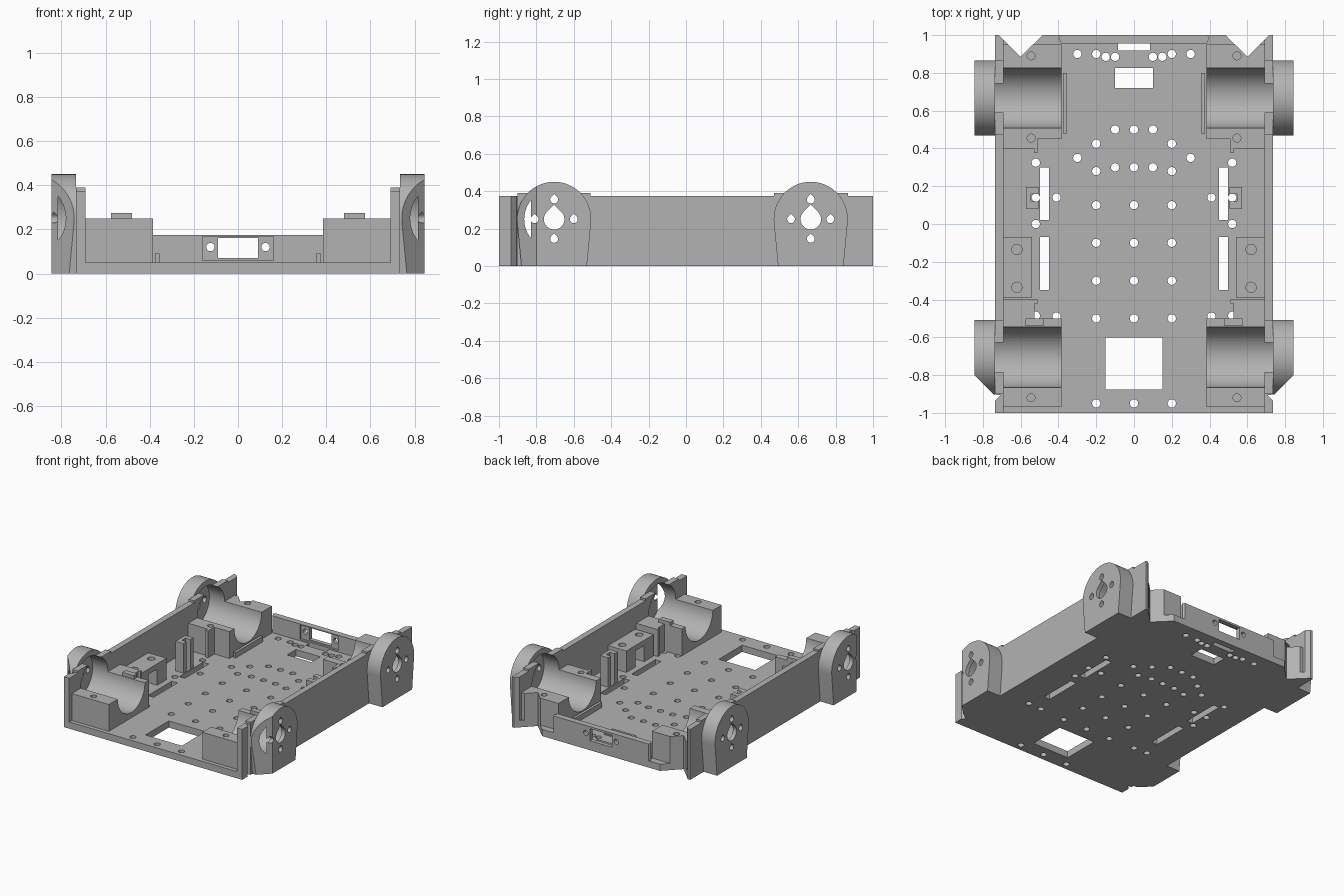
import bpy, bmesh
from math import sin, cos, radians, sqrt

old = bpy.data.objects.get("Cube")
if old:
    bpy.data.objects.remove(old)

grey = bpy.data.materials.new("plain grey")
grey.use_nodes = True
COLOUR = (0.45, 0.45, 0.45, 1)
grey.diffuse_color = COLOUR
grey.node_tree.nodes["Principled BSDF"].inputs["Base Color"].default_value = COLOUR


def prism(pts, lo, hi, axis="z"):
    """Extruded outline: pts lie across the axis, lo and hi along it."""
    place = {"z": lambda u, v, w: (u, v, w),
             "x": lambda u, v, w: (w, u, v),
             "y": lambda u, v, w: (u, w, v)}[axis]
    return [[place(u, v, w) for u, v in pts] for w in (lo, hi)]


def box(x0, x1, y0, y1, z0, z1):
    return prism([(x0, y0), (x1, y0), (x1, y1), (x0, y1)], z0, z1)


def circle(u, v, r, n=24):
    return [(u + r * cos(radians(360 * i / n)), v + r * sin(radians(360 * i / n)))
            for i in range(n)]


def teardrop(u, v, r):
    """Round hole with a pointed roof."""
    arc = [radians(135 + 270 * i / 20) for i in range(21)]
    return [(u + r * cos(a), v + r * sin(a)) for a in arc] + [(u, v + r * sqrt(2))]


def mesh_object(name, prisms):
    bm = bmesh.new()
    for bottom, top in prisms:
        a = [bm.verts.new(p) for p in bottom]
        b = [bm.verts.new(p) for p in top]
        bm.faces.new(a)
        bm.faces.new(b)
        for i in range(len(a)):
            j = (i + 1) % len(a)
            bm.faces.new((a[i], a[j], b[j], b[i]))
    bmesh.ops.recalc_face_normals(bm, faces=bm.faces)
    me = bpy.data.meshes.new(name)
    bm.to_mesh(me)
    bm.free()
    me.materials.append(grey)
    ob = bpy.data.objects.new(name, me)
    bpy.context.collection.objects.link(ob)
    return ob


def part(name, prisms, cuts=(), mirror=True):
    """Build a part, cut each group of cutters from it, mirror it across x."""
    ob = mesh_object(name, prisms)
    cutters = []
    for group in cuts:
        cutter = mesh_object("cutter", group)
        cutter.hide_render = True
        cutters.append(cutter)
        mod = ob.modifiers.new("cut", "BOOLEAN")
        mod.operation = "DIFFERENCE"
        mod.solver = "EXACT"
        mod.object = cutter
    if mirror:
        mod = ob.modifiers.new("mirror", "MIRROR")
        mod.use_mirror_merge = False
    bpy.context.view_layer.update()
    ev = ob.evaluated_get(bpy.context.evaluated_depsgraph_get())
    baked = bpy.data.meshes.new_from_object(ev)
    ob.modifiers.clear()
    ob.data = baked
    for cutter in cutters:
        bpy.data.objects.remove(cutter)
    bpy.ops.object.select_all(action="DESELECT")
    ob.select_set(True)
    bpy.context.view_layer.objects.active = ob
    bpy.ops.object.shade_smooth_by_angle(angle=radians(30))
    return ob


FLOOR, AXLE, BORE = 0.05, 0.25, 0.16
SIDE, INNER, HUB = 0.735, 0.69, 0.845
FRONT, BACK = -0.705, 0.667


def sides(pts):
    return [(s * u, v) for u, v in pts for s in (1, -1)]


# Shared cutters: rear V notches, front corner reliefs, motor bores
v_notch = [(0.475, 1.01), (0.6, 0.885), (0.725, 1.01)]
relief = [(0.705, -0.905), (0.745, -0.945), (0.95, -0.945), (0.95, -0.695), (0.742, -0.903)]
notch_cut = prism(v_notch, -0.1, 0.6)
relief_cut = prism(relief, -0.1, 0.6)
bores = [prism(circle(y, AXLE, BORE, 64), 0.3, 0.815, "x") for y in (FRONT, BACK)]

# Floor plate with its holes and slots
grid = [(x, y) for y in (-0.95, -0.5, -0.3, -0.1, 0.1) for x in (-0.2, 0, 0.2)]
grid += [(x, y) for y in (0.3, 0.5) for x in (-0.1, 0, 0.1)]
grid += sides([(0.2, 0.28), (0.3, 0.35), (0.2, 0.425), (0.3, 0.9), (0.2, 0.9),
               (0.15, 0.885), (0.1, 0.885), (0.52, 0.325), (0.52, 0),
               (0.41, 0.14), (0.52, 0.14), (0.41, -0.49), (0.52, -0.485)])
holes = [prism(circle(x, y, 0.022), -0.1, 0.2) for x, y in grid]
openings = [box(-0.15, 0.15, -0.875, -0.6, -0.1, 0.2),
            box(-0.1, 0.1, 0.72, 0.825, -0.1, 0.2),
            box(-0.085, 0.085, 0.918, 0.955, -0.1, 0.2)]
for s in (1, -1):
    for y0, y1 in ((0.02, 0.3), (-0.35, -0.07)):
        x0, x1 = sorted((s * 0.45, s * 0.497))
        openings.append(box(x0, x1, y0, y1, -0.1, 0.2))
corner_cuts = [prism([(s * u, v) for u, v in pts], -0.1, 0.2)
               for s in (1, -1) for pts in (v_notch, relief)]
part("floor_plate", [box(-SIDE, SIDE, -1, 1, 0, FLOOR)],
     [holes, openings, corner_cuts], mirror=False)

# Side walls, raised a little beside each wheel hub
wall = [(-1, FLOOR), (1, FLOOR), (1, 0.375), (0.865, 0.375), (0.865, 0.39),
        (0.47, 0.39), (0.47, 0.375), (-0.51, 0.375), (-0.51, 0.39),
        (-0.9, 0.39), (-0.9, 0.375), (-1, 0.375)]
part("side_walls", [prism(wall, INNER, SIDE, "x")], [bores, [notch_cut, relief_cut]])


# Wheel hubs: round-topped housings with a hollow and mounting holes
def hub(name, y, extra):
    arc = [radians(-4 + 188 * i / 48) for i in range(49)]
    outline = [(y + 0.198 * cos(a), AXLE + 0.2 * sin(a)) for a in arc]
    outline += [(y - 0.175, 0), (y + 0.175, 0)]
    drill = [prism(teardrop(y, AXLE, 0.055), 0.78, 0.9, "x")]
    for dy, dz in ((0.105, 0), (-0.105, 0), (0, 0.105), (0, -0.105)):
        drill.append(prism(teardrop(y + dy, AXLE + dz, 0.021), 0.78, 0.9, "x"))
    hollow = prism(circle(y, AXLE, BORE, 64), 0.3, 0.815, "x")
    part(name, [prism(outline, SIDE, HUB, "x")], [[hollow], drill] + extra)


hub("front_wheel_hubs", FRONT, [[relief_cut]])
hub("rear_wheel_hubs", BACK, [])


# Motor cradles: blocks with a half-round trough and screw holes
def screws(spots):
    return [prism(circle(x, y, 0.021), 0.15, 0.4) for x, y in spots]


front_block = [(0.385, -0.97), (INNER, -0.97), (INNER, -0.4), (0.528, -0.4),
               (0.528, -0.5), (0.385, -0.5)]
rear_block = [(0.385, 0.45), (0.51, 0.45), (0.51, 0.4), (INNER, 0.4),
              (INNER, 0.95), (0.385, 0.95)]
part("front_motor_cradles", [prism(front_block, FLOOR, AXLE)],
     [bores, screws([(0.545, -0.92)])])
part("rear_motor_cradles", [prism(rear_block, FLOOR, AXLE)],
     [bores, screws([(0.545, 0.89), (0.545, 0.455)]), [notch_cut]])
part("cradle_tabs", [box(0.48, 0.575, -0.54, -0.5, 0.24, 0.275),
                     box(0.51, 0.53, 0.375, 0.4, FLOOR, AXLE),
                     box(0.51, 0.53, -0.42, -0.4, FLOOR, AXLE)])

# Slotted posts
part("slotted_posts", [box(0.505, 0.572, 0.08, 0.195, FLOOR, 0.27)],
     [[box(0.49, 0.545, 0.118, 0.16, 0, 0.4)]])

# Side mounts: bridge blocks with an opening and two screw holes
part("side_mounts", [box(0.54, INNER, -0.39, -0.07, FLOOR, 0.21)],
     [[box(0.5, 0.67, -0.28, -0.18, FLOOR - 0.01, 0.17)],
      [prism(circle(0.62, y, 0.027), 0.12, 0.3) for y in (-0.335, -0.135)]])

# Low guide ribs
part("guide_ribs", [box(0.355, 0.375, 0.48, 0.8, FLOOR, 0.09)])

# Rear wall with a window, two round holes and a shallow pocket
rear = [(-0.385, 0.955), (0.385, 0.955), (0.4, 0.985), (0.39, 1), (-0.39, 1), (-0.4, 0.985)]
part("rear_wall", [prism(rear, FLOOR, 0.175)],
     [[box(-0.09, 0.09, 0.9, 1.1, 0.07, 0.16)]
      + [prism(circle(x, 0.12, 0.019), 0.9, 1.1, "y") for x in (-0.125, 0.125)],
      [box(-0.16, 0.16, 0.94, 0.97, 0.06, 0.168)]], mirror=False)
